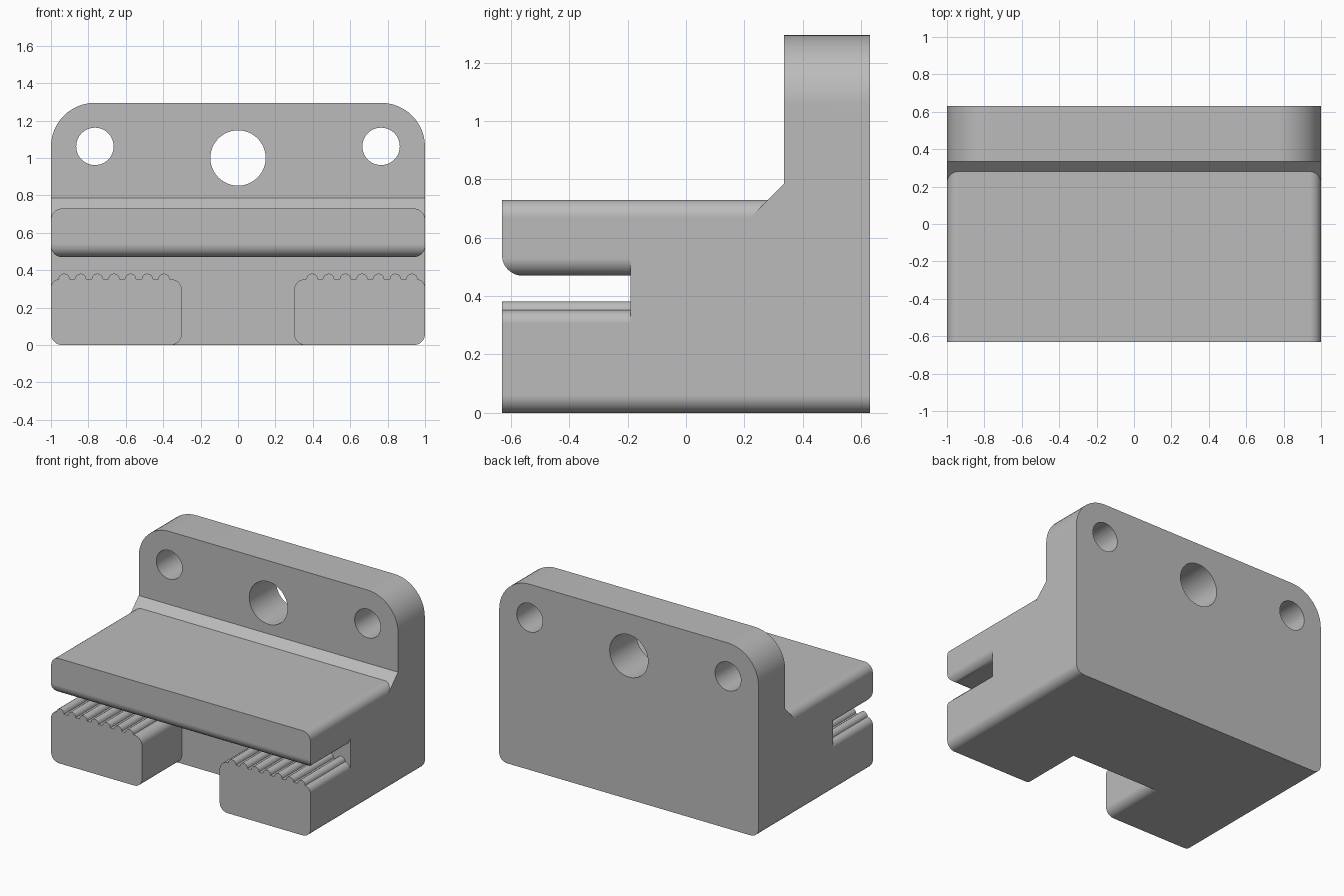
import bpy, bmesh, math
from mathutils import Vector

cube = bpy.data.objects.get("Cube")
if cube:
    bpy.data.objects.remove(cube)

grey = bpy.data.materials.new("plain grey")
grey.use_nodes = True
colour = (0.5, 0.5, 0.5, 1)
grey.diffuse_color = colour
grey.node_tree.nodes["Principled BSDF"].inputs["Base Color"].default_value = colour

FRONT, SLOT, WALL, BACK = -0.63, -0.19, 0.335, 0.63   # depth stations
TOP, JAW_LOW, TOOTH_BASE, EDGE = 0.73, 0.47, 0.352, 0.06


def arc(cx, cz, r, start, end, steps=12):
    angles = [math.radians(start + (end - start) * i / steps) for i in range(steps + 1)]
    return [(cx + r * math.cos(a), cz + r * math.sin(a)) for a in angles]


def rounded(x0, x1, z0, z1, low, high):
    """Rectangle outline with separate lower and upper corner radii."""
    return (arc(x0 + low, z0 + low, low, 180, 270) + arc(x1 - low, z0 + low, low, 270, 360)
            + arc(x1 - high, z1 - high, high, 0, 90) + arc(x0 + high, z1 - high, high, 90, 180))


def prism(name, outline, a, b, axis="y"):
    """Extrude an outline from a to b along y (outline in x, z) or x (outline in y, z)."""
    bm = bmesh.new()
    place = (lambda u, v: Vector((u, a, v))) if axis == "y" else (lambda u, v: Vector((a, u, v)))
    face = bm.faces.new([bm.verts.new(place(u, v)) for u, v in outline])
    new = bmesh.ops.extrude_face_region(bm, geom=[face])["geom"]
    shift = Vector((0, b - a, 0)) if axis == "y" else Vector((b - a, 0, 0))
    bmesh.ops.translate(bm, verts=[g for g in new if isinstance(g, bmesh.types.BMVert)], vec=shift)
    bmesh.ops.recalc_face_normals(bm, faces=bm.faces)
    mesh = bpy.data.meshes.new(name)
    bm.to_mesh(mesh)
    bm.free()
    mesh.materials.append(grey)
    obj = bpy.data.objects.new(name, mesh)
    bpy.context.collection.objects.link(obj)
    return obj


def combine(target, tool, operation):
    """Apply a boolean and remove the tool."""
    mod = target.modifiers.new("join", "BOOLEAN")
    mod.operation, mod.object, mod.solver = operation, tool, "EXACT"
    bpy.context.view_layer.objects.active = target
    bpy.ops.object.modifier_apply(modifier=mod.name)
    bpy.data.objects.remove(tool)


# Upright mounting plate and the solid core in front of it
bracket = prism("clamp_bracket", rounded(-1, 1, 0, 1.295, EDGE, 0.235), WALL, BACK)
combine(bracket, prism("core", rounded(-1, 1, 0, TOP, EDGE, EDGE), SLOT, WALL), "UNION")

# Sloped strip where the core meets the plate
slope = [(0.22, 0.67), (WALL, 0.785), (0.45, 0.785), (0.45, 0.67)]
combine(bracket, prism("slope_strip", slope, -1, 1, "x"), "UNION")

# Upper jaw with a rounded lower lip
jaw = prism("upper_jaw", rounded(-1, 1, JAW_LOW, TOP, EDGE, EDGE), FRONT - 0.1, SLOT)
lip = arc(FRONT + 0.07, JAW_LOW + 0.07, 0.07, 180, 270) + [(0, JAW_LOW), (0, 1), (FRONT, 1)]
combine(jaw, prism("lip_shape", lip, -1.1, 1.1, "x"), "INTERSECT")
combine(bracket, jaw, "UNION")

# Lower jaws with seven ridges each
for side in (-1, 1):
    outline = (arc(0.30 + EDGE, EDGE, EDGE, 180, 270) + arc(1 - EDGE, EDGE, EDGE, 270, 360)
               + arc(1 - 0.045, TOOTH_BASE - 0.045, 0.045, 0, 90))
    for i in range(7):
        outline += arc(0.93 - i * 0.089, TOOTH_BASE, 0.03, 0, 180, 8)
    outline += arc(0.30 + EDGE, TOOTH_BASE - EDGE, EDGE, 90, 180)
    # drop points that step outward past the previous one
    outline = [(side * x, z) for x, z in outline]
    combine(bracket, prism("lower_jaw", outline, FRONT, SLOT), "UNION")

# Mounting holes
for x, z, r in ((0, 1.0, 0.148), (-0.765, 1.062, 0.1), (0.765, 1.062, 0.1)):
    combine(bracket, prism("hole_cutter", arc(x, z, r, 0, 360, 48)[:-1], 0.2, 0.8), "DIFFERENCE")

# Merge flat seams, then shade
bm = bmesh.new()
bm.from_mesh(bracket.data)
bmesh.ops.remove_doubles(bm, verts=bm.verts, dist=0.0005)
bmesh.ops.dissolve_limit(bm, angle_limit=math.radians(0.5), verts=bm.verts, edges=bm.edges)
bm.to_mesh(bracket.data)
bm.free()
bpy.ops.object.select_all(action="DESELECT")
bracket.select_set(True)
bpy.context.view_layer.objects.active = bracket
bpy.ops.object.shade_smooth_by_angle(angle=math.radians(30))
weighted = bracket.modifiers.new("flat_faces", "WEIGHTED_NORMAL")
weighted.keep_sharp = True
